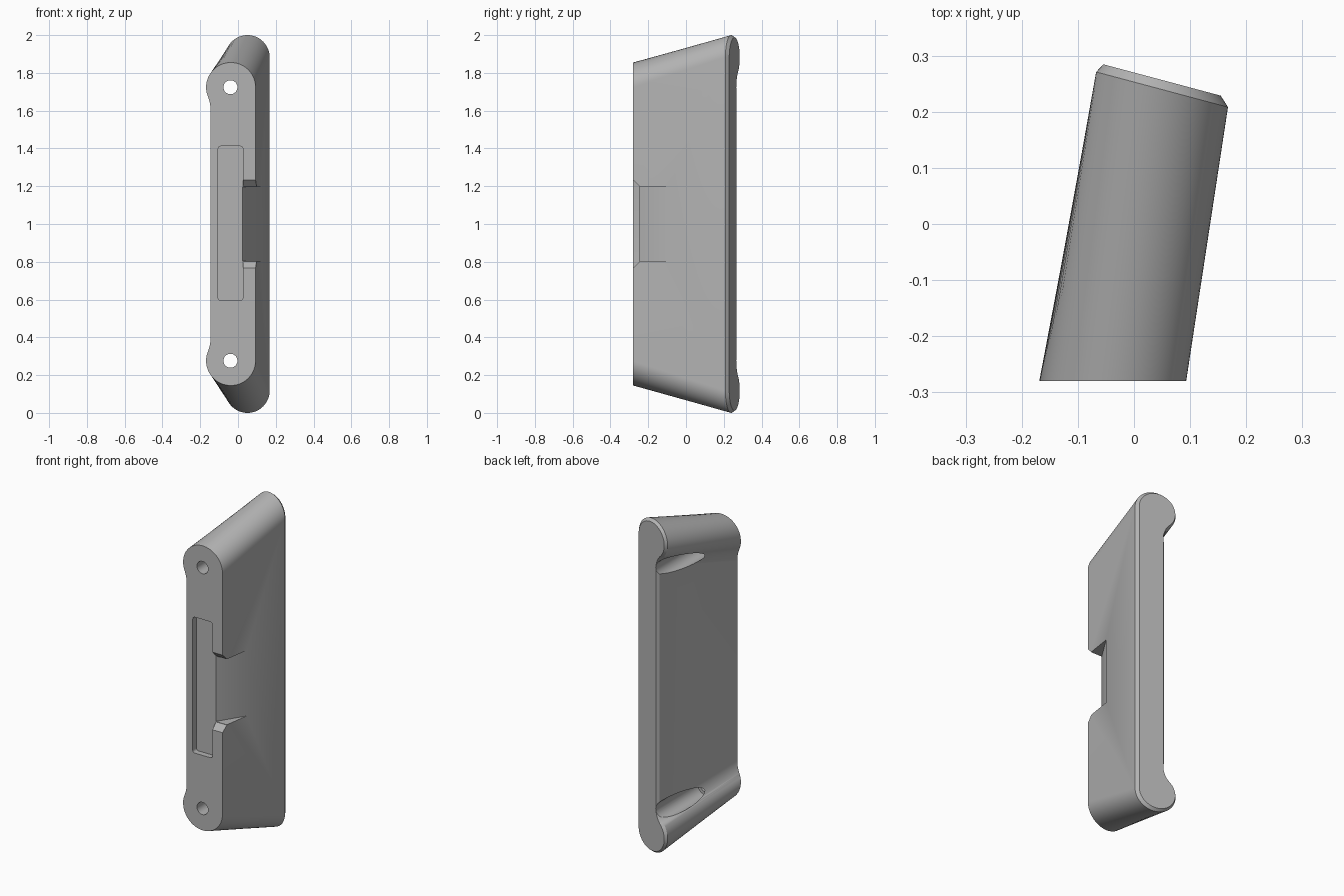
import bpy, bmesh, math
from mathutils import Matrix

cube = bpy.data.objects.get("Cube")
if cube:
    bpy.data.objects.remove(cube)

grey = bpy.data.materials.new("plain grey")
grey.use_nodes = True
colour = (0.45, 0.45, 0.45, 1)
grey.diffuse_color = colour
grey.node_tree.nodes["Principled BSDF"].inputs["Base Color"].default_value = colour

FRONT = -0.28


def make_object(name, bm):
    bmesh.ops.recalc_face_normals(bm, faces=bm.faces)
    mesh = bpy.data.meshes.new(name)
    bm.to_mesh(mesh)
    bm.free()
    mesh.materials.append(grey)
    obj = bpy.data.objects.new(name, mesh)
    bpy.context.collection.objects.link(obj)
    return obj


def profile(cx, cz, r, flat, fillet):
    """Rounded bar outline: end lobe, hollow fillet, flat side, mirrored about z = 1."""
    fx = flat - fillet
    reach = r + fillet
    fz = cz - math.sqrt(reach ** 2 - (cx - fx) ** 2)
    lean = math.atan2(cz - fz, cx - fx)
    top = []
    for i in range(41):
        a = (math.pi + lean) * i / 40
        top.append((cx + r * math.cos(a), cz + r * math.sin(a)))
    for i in range(1, 13):
        a = lean * (1 - i / 12)
        top.append((fx + fillet * math.cos(a), fz + fillet * math.sin(a)))
    return top + [(x, 2 - z) for x, z in reversed(top)]


# Body: loft from the front outline to the larger slanted back, then a chamfer
def build_body():
    inset = 0.013
    front = [(x, FRONT, z) for x, z in profile(-0.038, 1.724, 0.131, -0.145, 0.2)]
    back = [(x, 0.253 - 0.267 * x, z) for x, z in profile(0.05, 1.8825, 0.1175, 0, 0.1)]
    cap = [(x, 0.27 - 0.267 * x, z) for x, z in
           profile(0.05, 1.8825, 0.1175 - inset, inset, 0.1 + inset)]
    bm = bmesh.new()
    rings = [[bm.verts.new(p) for p in ring] for ring in (front, back, cap)]
    n = len(front)
    for a, b in zip(rings, rings[1:]):
        for i in range(n):
            j = (i + 1) % n
            bm.faces.new((a[i], a[j], b[j], b[i]))
    bm.faces.new(rings[0])
    bm.faces.new(rings[-1])
    return make_object("handle_body", bm)


def prism(name, points, offset):
    """Extrude a polygon of 3D points along an offset."""
    bm = bmesh.new()
    face = bm.faces.new([bm.verts.new(p) for p in points])
    out = bmesh.ops.extrude_face_region(bm, geom=[face])
    moved = [v for v in out["geom"] if isinstance(v, bmesh.types.BMVert)]
    bmesh.ops.translate(bm, verts=moved, vec=offset)
    return make_object(name, bm)


def bore(name, z, radius, y0, y1):
    bm = bmesh.new()
    place = Matrix.Translation((-0.04, (y0 + y1) / 2, z)) @ Matrix.Rotation(math.pi / 2, 4, "X")
    bmesh.ops.create_cone(bm, cap_ends=True, segments=40, radius1=radius, radius2=radius,
                          depth=y1 - y0, matrix=place)
    return make_object(name, bm)


def rounded_rect(x0, x1, z0, z1, r, y):
    points = []
    corners = ((x1 - r, z1 - r), (x0 + r, z1 - r), (x0 + r, z0 + r), (x1 - r, z0 + r))
    for k, (x, z) in enumerate(corners):
        for i in range(5):
            a = math.pi / 2 * (k + i / 4)
            points.append((x + r * math.cos(a), y, z + r * math.sin(a)))
    return points


body = build_body()
cutters = []

# Bolt holes with wider bores that break out of the side near the back
for label, z in (("upper", 1.724), ("lower", 2 - 1.724)):
    cutters.append(bore(label + "_hole_cutter", z, 0.037, -0.4, 0.4))
    cutters.append(bore(label + "_bore_cutter", z, 0.055, -0.13, 0.4))

# Shallow slot in the front face
cutters.append(prism("slot_cutter", rounded_rect(-0.105, 0.026, 0.595, 1.412, 0.014, -0.4),
                     (0, 0.155, 0)))

# Side notch with a sloping floor, and its flared mouth
floor = [(0.023, -0.4), (0.023, -0.246), (0.122, -0.09), (0.3, 0.19), (0.3, -0.4)]
cutters.append(prism("notch_cutter", [(x, y, 0.803) for x, y in floor], (0, 0, 0.394)))
mouth = [(-0.3, 0.747), (-0.3, 1.253), (-0.246, 1.199), (-0.246, 0.801)]
cutters.append(prism("mouth_cutter", [(0.0235, y, z) for y, z in mouth], (0.3, 0, 0)))

# Apply the cuts
for cutter in cutters:
    cutter.hide_render = True
    cut = body.modifiers.new(cutter.name, "BOOLEAN")
    cut.operation = "DIFFERENCE"
    cut.solver = "EXACT"
    cut.object = cutter
bpy.context.view_layer.update()
result = bpy.data.meshes.new_from_object(
    body.evaluated_get(bpy.context.evaluated_depsgraph_get()))
body.modifiers.clear()
body.data = result
for cutter in cutters:
    bpy.data.objects.remove(cutter)

bpy.ops.object.select_all(action="DESELECT")
body.select_set(True)
bpy.context.view_layer.objects.active = body
bpy.ops.object.shade_smooth_by_angle(angle=math.radians(25))
